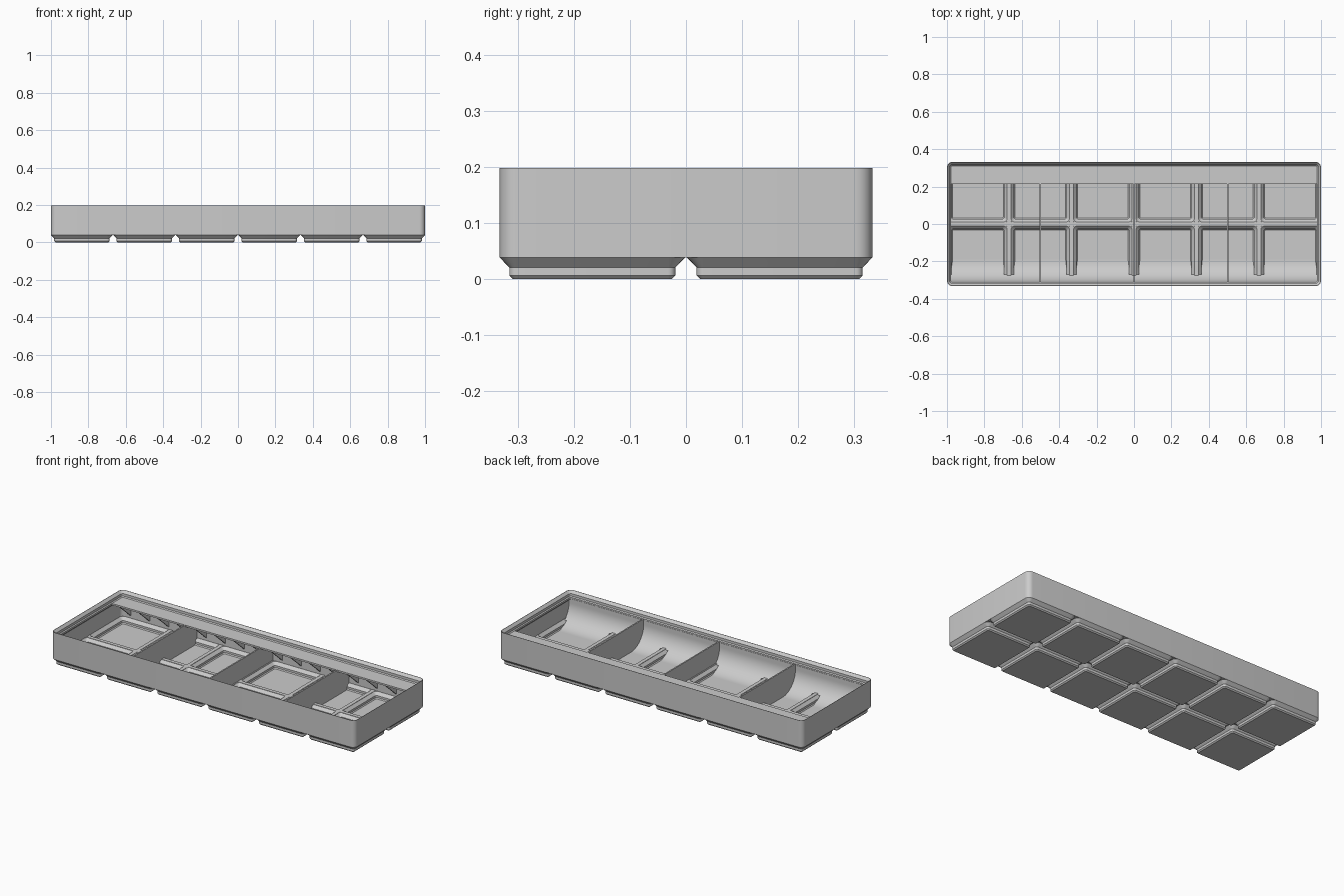
import bpy, bmesh, math

cube = bpy.data.objects.get("Cube")
if cube:
    bpy.data.objects.remove(cube, do_unlink=True)

grey = bpy.data.materials.new("plain grey")
grey.use_nodes = True
colour = (0.6, 0.6, 0.6, 1)
grey.diffuse_color = colour
grey.node_tree.nodes["Principled BSDF"].inputs["Base Color"].default_value = colour

PITCH = 0.334   # spacing of the feet
HX, HY = 1.0, 0.332
CORNER = 0.03
RIM = 0.163     # underside of the stacking lip
FLOOR = 0.01
RIDGE = 0.045


def finish(name, bm):
    bmesh.ops.recalc_face_normals(bm, faces=bm.faces)
    mesh = bpy.data.meshes.new(name)
    bm.to_mesh(mesh)
    bm.free()
    mesh.materials.append(grey)
    ob = bpy.data.objects.new(name, mesh)
    bpy.context.collection.objects.link(ob)
    bpy.ops.object.select_all(action='DESELECT')
    ob.select_set(True)
    bpy.context.view_layer.objects.active = ob
    bpy.ops.object.shade_smooth_by_angle(angle=math.radians(25))
    return ob


def rounded_loop(bm, hx, hy, r, z, steps=6):
    """Ring of vertices around a rounded rectangle."""
    ring = []
    for q, (sx, sy) in enumerate([(1, 1), (-1, 1), (-1, -1), (1, -1)]):
        for i in range(steps + 1):
            a = math.pi / 2 * (q + i / steps)
            ring.append(bm.verts.new((sx * (hx - r) + r * math.cos(a),
                                      sy * (hy - r) + r * math.sin(a), z)))
    return ring


def loft(name, levels, closed):
    """Skin rounded rectangles; join the ends or cap them."""
    bm = bmesh.new()
    rings = [rounded_loop(bm, *level) for level in levels]
    pairs = list(zip(rings, rings[1:]))
    if closed:
        pairs.append((rings[-1], rings[0]))
    else:
        bm.faces.new(rings[0])
        bm.faces.new(rings[-1])
    for a, b in pairs:
        for i in range(len(a)):
            j = (i + 1) % len(a)
            bm.faces.new((a[i], a[j], b[j], b[i]))
    return finish(name, bm)


def extrude(name, profile, x0, x1):
    """Extrude a (y, z) profile along x."""
    bm = bmesh.new()
    ends = [[bm.verts.new((x, y, z)) for y, z in profile] for x in (x0, x1)]
    for end in ends:
        bm.faces.new(end)
    for i in range(len(profile)):
        j = (i + 1) % len(profile)
        bm.faces.new((ends[0][i], ends[0][j], ends[1][j], ends[1][i]))
    return finish(name, bm)


def block(name, x0, x1, y0, y1, z0, z1):
    return extrude(name, [(y0, z0), (y1, z0), (y1, z1), (y0, z1)], x0, x1)


# Outer wall with the stepped stacking lip: (inset, height)
wall = [(0, 0.038), (0, 0.198), (0.002, 0.198), (0.0155, 0.183),
        (0.0155, 0.1685), (0.0206, RIM), (0.0206, 0.153),
        (0.0075, 0.14), (0.0075, 0.038)]
loft("outer_wall", [(HX - d, HY - d, max(CORNER - d, 0.008), z)
                    for d, z in wall], True)

# Hollow feet: (half width, corner radius, height), outside then inside
foot = [(0.1415, 0.0064, 0), (0.1479, 0.0127, 0.0064),
        (0.1479, 0.0127, 0.0207), (0.165, 0.03, 0.038),
        (0.163, 0.028, RIDGE), (0.157, 0.022, RIDGE),
        (0.1405, 0.0105, 0.028), (0.1405, 0.0105, 0.016),
        (0.136, 0.006, FLOOR)]
columns = [(i - 2.5) * PITCH for i in range(6)]
for x in columns:
    for y in (-PITCH / 2, PITCH / 2):
        ob = loft("foot", [(h, h, r, z) for h, r, z in foot], False)
        ob.location = (x, y, 0)

# Ridges over the gaps between the feet
block("long_ridge", -0.99, 0.99, -0.011, 0.011, 0.038, RIDGE + 0.001)
for i in range(-2, 3):
    x = i * PITCH
    block("cross_ridge", x - 0.011, x + 0.011, -0.325, 0.325, 0.038, RIDGE + 0.001)

# Curved scoop along the front, reaching down into each foot
R = 0.12
arc = [(-0.19 - R * math.sin(a), FLOOR + R - R * math.cos(a))
       for a in [math.pi / 2 * i / 24 for i in range(25)]]
upper = [p for p in arc if p[1] > 0.038]
extrude("scoop", upper + [(-0.31, 0.155), (-0.322, 0.155), (-0.322, upper[0][1])],
        -0.988, 0.988)
lower = [p for p in arc if p[1] < 0.05]
for x in columns:
    extrude("scoop_foot", lower + [(-0.307, lower[-1][1]), (-0.307, 0.016),
                                   (-0.3, 0.009), (-0.19, 0.009)],
            x - 0.1412, x + 0.1412)

# Dividers between the four compartments
T = 0.004
for x in (-0.5, 0, 0.5):
    block("divider", x - T, x + T, -0.325, 0.325, 0.04, RIM)
    if x:
        for y in (-PITCH / 2, PITCH / 2):
            block("divider_foot", x - T, x + T, y - 0.142, y + 0.142, 0.009, 0.042)

# Label shelf along the back with triangular supports
block("label_shelf", -0.988, 0.988, 0.213, 0.322, 0.153, RIM)
for i in range(16):
    x = -0.9375 + i * 0.125
    extrude("shelf_support", [(0.217, 0.154), (0.325, 0.154), (0.325, 0.06)],
            x - T, x + T)
